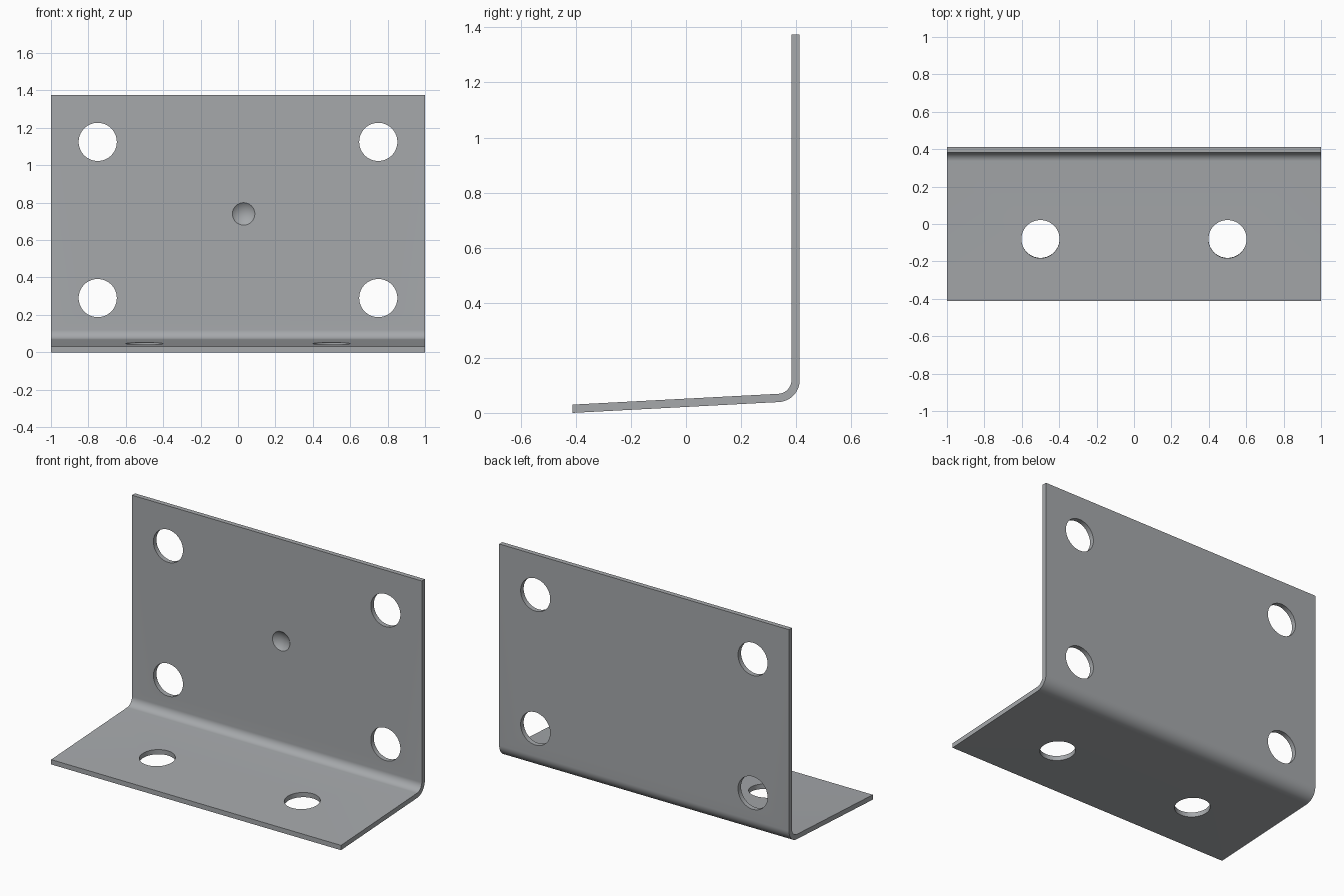
import bpy, bmesh, math
from mathutils import Vector, Matrix

if "Cube" in bpy.data.objects:
    bpy.data.objects.remove(bpy.data.objects["Cube"])

HALF_Y, TOP, T = 0.413, 1.375, 0.03
TILT = math.radians(3.0)
R_OUT, R_IN = 0.08, 0.05
HOLE_R = 0.102

steel = bpy.data.materials.new("galvanised grey")
steel.diffuse_color = (0.38, 0.395, 0.41, 1)
steel.use_nodes = True
steel.node_tree.nodes["Principled BSDF"].inputs["Base Color"].default_value = steel.diffuse_color

# Bent sheet profile in the y-z plane
cy = HALF_Y - R_OUT
cz = (cy + HALF_Y) * math.tan(TILT) + R_OUT / math.cos(TILT)


def bend(r, n=16):
    a0, a1 = -math.pi / 2 + TILT, 0.0
    return [(cy + r * math.cos(a0 + (a1 - a0) * i / n),
             cz + r * math.sin(a0 + (a1 - a0) * i / n)) for i in range(n + 1)]


profile = [(-HALF_Y, 0.0)] + bend(R_OUT) + [(HALF_Y, TOP), (HALF_Y - T, TOP)]
profile += bend(R_IN)[::-1] + [(-HALF_Y, T / math.cos(TILT))]

bm = bmesh.new()
face = bm.faces.new([bm.verts.new((-1, y, z)) for y, z in profile])
ext = bmesh.ops.extrude_face_region(bm, geom=[face], use_keep_orig=True)
bmesh.ops.translate(bm, vec=(2, 0, 0),
                    verts=[g for g in ext["geom"] if isinstance(g, bmesh.types.BMVert)])
bmesh.ops.recalc_face_normals(bm, faces=bm.faces)
mesh = bpy.data.meshes.new("angle_bracket")
bm.to_mesh(mesh)
bm.free()
mesh.materials.append(steel)
bracket = bpy.data.objects.new("angle_bracket", mesh)
bpy.context.collection.objects.link(bracket)


def cut(cutter):
    cutter.data.materials.append(steel)
    cutter.hide_render = True
    bpy.context.view_layer.objects.active = bracket
    mod = bracket.modifiers.new("cut", "BOOLEAN")
    mod.operation, mod.solver, mod.object = "DIFFERENCE", "EXACT", cutter
    bpy.ops.object.modifier_apply(modifier=mod.name)
    bpy.data.objects.remove(cutter)


def hole(loc, rot_x):
    bpy.ops.mesh.primitive_cylinder_add(vertices=64, radius=HOLE_R, depth=0.12,
                                        location=loc, rotation=(rot_x, 0, 0))
    cut(bpy.context.object)


# Bolt holes: four in the upright plate, two in the foot
for s in (-1, 1):
    for z in (0.29, 1.125):
        hole((s * 0.75, HALF_Y - T / 2, z), math.pi / 2)
    hole((s * 0.5, -0.08, T / 2 + (HALF_Y - 0.08) * math.tan(TILT)), TILT)

# Shallow round dimple in the front of the upright plate
c, d = 0.06, 0.022
R = (c * c + d * d) / (2 * d)
bpy.ops.mesh.primitive_uv_sphere_add(segments=48, ring_count=64, radius=R,
                                     location=(0.03, HALF_Y - T + d - R, 0.74),
                                     rotation=(math.pi / 2, 0, 0))
cut(bpy.context.object)

# Smooth bend, holes and dimple with sharp rims
bpy.ops.object.select_all(action="DESELECT")
bracket.select_set(True)
bpy.context.view_layer.objects.active = bracket
bpy.ops.object.shade_smooth_by_angle(angle=math.radians(25))
